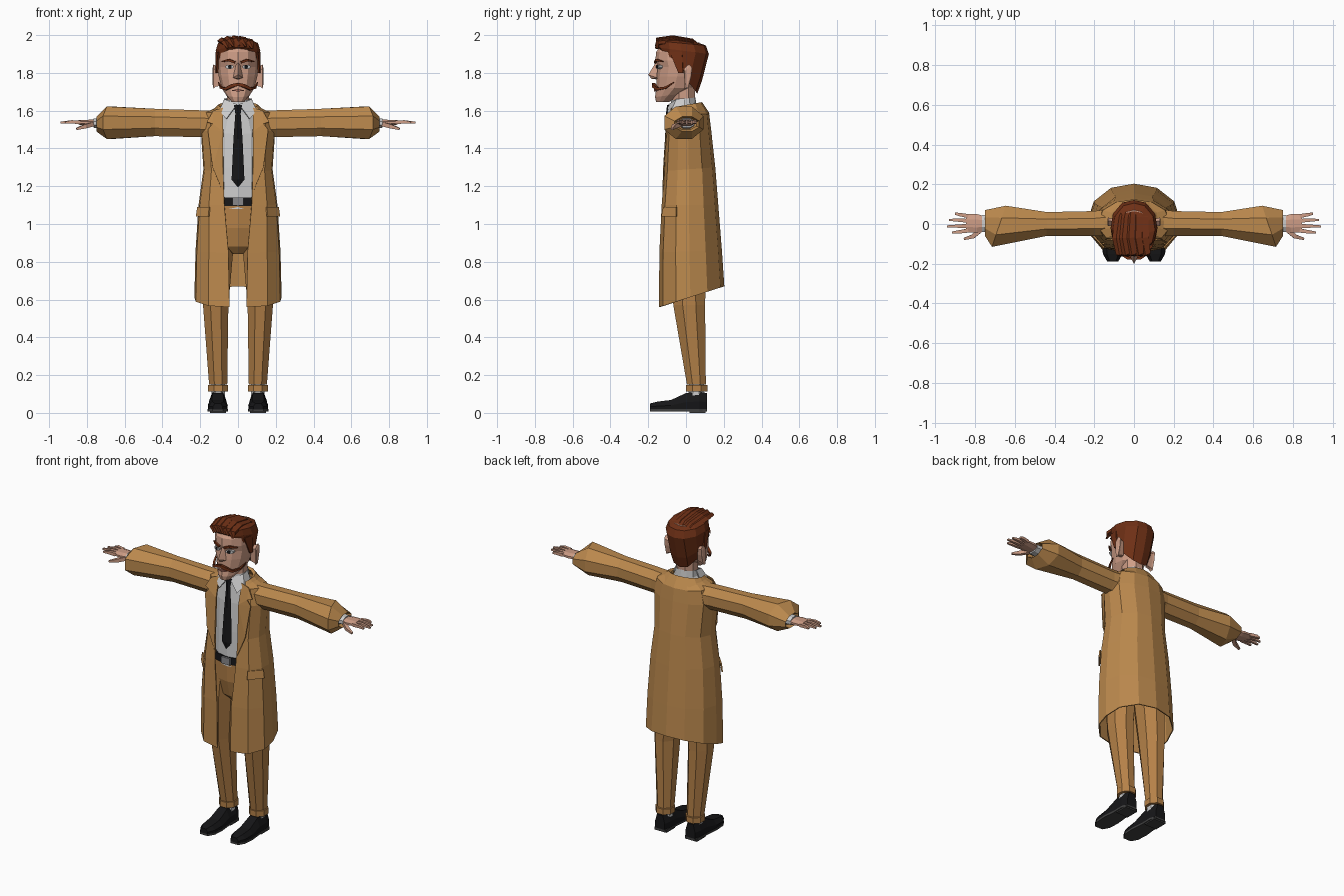
import bpy, bmesh, math
from mathutils import Vector

COL = dict(coat=(.50, .25, .075), trouser=(.46, .22, .065), skin=(.62, .34, .24), hair=(.16, .03, .008),
           black=(.008, .008, .009), shirt=(.6, .6, .62), sole=(.05, .05, .05), white=(.8, .8, .8),
           steel=(.25, .25, .26), lip=(.42, .16, .12))
MATS = {}
for k, c in COL.items():
    MATS[k] = bpy.data.materials.new(k)
    MATS[k].diffuse_color = (*c, 1)


def make(name, verts, faces, mat, mirror=False, thick=0):
    bm = bmesh.new()
    vs = [bm.verts.new(v) for v in verts]
    for f in faces:
        bm.faces.new([vs[i] for i in f])
    bmesh.ops.recalc_face_normals(bm, faces=bm.faces)
    me = bpy.data.meshes.new(name)
    bm.to_mesh(me)
    bm.free()
    me.materials.append(MATS[mat])
    ob = bpy.data.objects.new(name, me)
    bpy.context.collection.objects.link(ob)
    if thick:
        m = ob.modifiers.new("thickness", 'SOLIDIFY')
        m.thickness, m.offset = thick, 0
    if mirror:
        ob.modifiers.new("mirror", 'MIRROR').use_mirror_merge = False
    return ob


def loft(name, rings, mat, mirror=False, closed=True, caps=True, thick=0):
    n = len(rings[0])
    verts = [p for r in rings for p in r]
    faces = [(i * n + j, i * n + (j + 1) % n, (i + 1) * n + (j + 1) % n, (i + 1) * n + j)
             for i in range(len(rings) - 1) for j in range(n if closed else n - 1)]
    if caps and closed:
        faces += [tuple(range(n)), tuple(range(len(verts) - n, len(verts)))]
    return make(name, verts, faces, mat, mirror, thick)


def oval(cx, cy, z, rx, ry, n=8):
    return [(cx + rx * math.cos(2 * math.pi * (i + .5) / n) / math.cos(math.pi / n),
             cy + ry * math.sin(2 * math.pi * (i + .5) / n) / math.cos(math.pi / n), z) for i in range(n)]


def tube(name, pts, radii, mat, n=4, mirror=False, flat=1.0):
    """tapered limb along a path; flat squashes the section in z"""
    pts = [Vector(p) for p in pts]
    rings = []
    for i, (p, r) in enumerate(zip(pts, radii)):
        d = (pts[min(i + 1, len(pts) - 1)] - pts[max(i - 1, 0)]).normalized()
        a = d.cross(Vector((0, 0, 1))).normalized()
        b = a.cross(d)
        rings.append([p + a * r * math.cos(2 * math.pi * (j + .5) / n)
                      + b * r * flat * math.sin(2 * math.pi * (j + .5) / n) for j in range(n)])
    return loft(name, rings, mat, mirror)


def body(z, w, yf, yb, zb=None):
    """closed body/head section, z may tilt from front to back"""
    zb = z if zb is None else zb
    d = yb - yf
    half = [(.5, .07), (.86, .25), (1, .48), (.9, .75), (.5, .95)]
    xy = [(0, 0)] + half + [(0, 1)] + [(-x, t) for x, t in reversed(half)]
    return [(x * w, yf + t * d, z + t * (zb - z)) for x, t in xy]


def wrap(ox, w, yf, yb, z, zb):
    """coat section, open at the front"""
    d = yb - yf
    half = [(ox, 0), (ox + .6 * (w - ox), .06), (.97 * w, .26), (w, .48), (.88 * w, .74), (.5 * w, .94)]
    xy = half + [(0, 1)] + [(-x, t) for x, t in reversed(half)]
    return [(x, yf + t * d, z + t * (zb - z)) for x, t in xy]


def box(name, c, s, mat, mirror=False):
    x, y, z = c
    a, b, h = (v / 2 for v in s)
    return loft(name, [[(x - a, y - b, k), (x + a, y - b, k), (x + a, y + b, k), (x - a, y + b, k)]
                       for k in (z - h, z + h)], mat, mirror)


# Long open coat with collar, lapels and pocket flaps
loft("coat", [wrap(.045, .228, -.14, .20, .56, .67), wrap(.05, .222, -.138, .187, .85, .86),
              wrap(.072, .206, -.126, .168, 1.1, 1.1), wrap(.078, .18, -.112, .152, 1.28, 1.3),
              wrap(.08, .194, -.1, .13, 1.49, 1.5), wrap(.08, .175, -.08, .12, 1.59, 1.58),
              wrap(.078, .1, -.055, .085, 1.615, 1.63)], "coat", closed=False, thick=.006)
loft("coat_collar", [wrap(.085, .15, -.085, .125, 1.59, 1.585), wrap(.078, .105, -.06, .085, 1.62, 1.645),
                     wrap(.075, .09, -.055, .07, 1.61, 1.635)], "coat", closed=False)
make("lapel", [(.08, -.075, 1.615), (.13, -.078, 1.6), (.165, -.09, 1.54), (.135, -.098, 1.53),
               (.16, -.1, 1.5), (.135, -.118, 1.3), (.08, -.122, 1.17), (.078, -.106, 1.49)],
     [(0, 1, 3, 7), (1, 2, 3), (7, 3, 4), (7, 4, 5), (7, 5, 6)], "coat", True, .006)
make("pocket_flap", [(.15, -.118, 1.09), (.213, -.05, 1.09), (.22, -.05, 1.04), (.155, -.128, 1.04)],
     [(0, 1, 2, 3)], "coat", True, .008)


# Sleeves: section slanted so the back edge sits nearer the body
def sleeve_ring(x, y0, y1, z0, z1, slant=0):
    return [(x - slant * p[0] / .5, (y0 + y1) / 2 + p[0] * (y1 - y0), (z0 + z1) / 2 + p[1] * (z1 - z0))
            for p in oval(0, 0, 0, .5, .5, 8)]


loft("sleeve", [sleeve_ring(.13, -.06, .075, 1.46, 1.6), sleeve_ring(.2, -.06, .065, 1.46, 1.602),
                sleeve_ring(.44, -.06, .06, 1.465, 1.61), sleeve_ring(.68, -.115, .092, 1.45, 1.622, .035),
                sleeve_ring(.75, -.06, .07, 1.49, 1.568), sleeve_ring(.72, -.05, .055, 1.5, 1.56)], "coat", True)
loft("shirt_cuff", [sleeve_ring(.72, -.04, .045, 1.505, 1.56), sleeve_ring(.765, -.04, .045, 1.51, 1.558)],
     "shirt", True)

# Hands
loft("palm", [sleeve_ring(.74, -.03, .035, 1.518, 1.552), sleeve_ring(.79, -.045, .05, 1.52, 1.552),
              sleeve_ring(.845, -.042, .05, 1.526, 1.55)], "skin", True)
for i, (y, tip) in enumerate([(-.033, .915), (-.009, .94), (.016, .93), (.04, .9)]):
    tube(f"finger_{i + 1}", [(.835, y, 1.538), (.88, y * 1.2, 1.541), (tip, y * 1.3, 1.537)],
         [.014, .012, .007], "skin", mirror=True)
tube("thumb", [(.765, -.025, 1.53), (.81, -.062, 1.517), (.855, -.075, 1.503)], [.017, .015, .008], "skin", mirror=True)

# Shirt, shirt collar, tie and belt
loft("shirt", [body(1.08, .14, -.112, .1), body(1.3, .14, -.105, .1), body(1.48, .14, -.094, .09),
               body(1.58, .1, -.08, .07), body(1.63, .07, -.07, .05)], "shirt")
loft("shirt_collar_band", [body(1.58, .078, -.082, .06), body(1.655, .068, -.078, .05, 1.67)], "shirt", caps=False)
make("shirt_collar_point", [(.005, -.09, 1.632), (.07, -.05, 1.66), (.098, -.075, 1.6), (.062, -.1, 1.555),
                            (.068, -.005, 1.665), (.09, -.005, 1.615)],
     [(0, 1, 2, 3), (1, 4, 5, 2)], "shirt", True, .006)


def tie_ring(z, w, y):
    return [(-w, y, z), (0, y - .008, z), (w, y, z), (0, y + .012, z)]


loft("tie", [tie_ring(1.63, .022, -.092), tie_ring(1.585, .014, -.098), tie_ring(1.45, .024, -.103),
             tie_ring(1.235, .034, -.114), tie_ring(1.195, .002, -.114)], "black")
loft("belt", [body(1.095, .155, -.119, .105), body(1.14, .152, -.117, .105)], "black")
box("belt_buckle", (0, -.12, 1.118), (.06, .012, .042), "steel")

# Trousers with turned-up cuffs
loft("trouser_hips", [body(1.1, .15, -.112, .1), body(.98, .17, -.108, .115), body(.88, .12, -.085, .1),
                      body(.84, .04, -.05, .07)], "trouser")
loft("trouser_leg", [oval(.09, .005, 1.0, .08, .1), oval(.105, .008, .84, .078, .1),
                     oval(.118, .017, .57, .067, .084), oval(.105, .055, .15, .048, .05)], "trouser", True)
loft("trouser_cuff", [oval(.105, .057, .148, .053, .056), oval(.105, .057, .112, .053, .056)], "trouser", True)
loft("sock", [oval(.105, .055, .15, .036, .04), oval(.105, .05, .06, .036, .04)], "shirt", True)


# Shoes: sections along y, with a thin sole and heel
def shoe_ring(y, w, z0, z1):
    return [(.107 + a * w, y, z0 + t * (z1 - z0)) for a, t in
            [(-.95, 0), (.95, 0), (1, .45), (.6, 1), (-.6, 1), (-1, .45)]]


loft("shoe", [shoe_ring(.11, .034, .018, .105), shoe_ring(.07, .047, .018, .112), shoe_ring(.0, .046, .018, .105),
              shoe_ring(-.08, .053, .016, .068), shoe_ring(-.15, .049, .016, .06),
              shoe_ring(-.19, .026, .018, .05)], "black", True)
sole = [(.11, .035), (.07, .048), (0, .046), (-.08, .054), (-.15, .05), (-.19, .027)]
loft("sole", [[(.107 + s * w, y, z) for s, prof in ((1, sole), (-1, sole[::-1])) for y, w in prof]
              for z in (.008, .02)], "sole", True)
box("heel", (.107, .062, .009), (.085, .085, .018), "sole", True)

# Head and neck
loft("neck", [oval(0, -.012, 1.58, .058, .055), oval(0, -.012, 1.75, .06, .062)], "skin")
loft("head", [body(1.645, .032, -.158, -.09), body(1.672, .062, -.164, -.02, 1.69), body(1.72, .086, -.157, .04),
              body(1.78, .102, -.155, .07), body(1.83, .108, -.15, .085), body(1.865, .109, -.162, .09),
              body(1.91, .105, -.158, .09), body(1.96, .075, -.125, .07)], "skin")
make("nose", [(0, -.16, 1.855), (-.012, -.148, 1.84), (.012, -.148, 1.84), (0, -.2, 1.79), (-.026, -.155, 1.775),
              (.026, -.155, 1.775), (0, -.182, 1.768), (0, -.145, 1.765)],
     [(0, 1, 3), (0, 3, 2), (1, 4, 3), (2, 3, 5), (4, 6, 3), (5, 3, 6), (4, 7, 6), (5, 6, 7)], "skin")
loft("ear", [[(x, .006 + s * a + .2 * b * .1, 1.782 + s * b) for a, b in
              [(-.012, -.065), (.008, -.06), (.022, 0), (.026, .045), (.008, .064), (-.018, .04)]]
             for x, s in ((.09, .75), (.118, .85), (.13, 1), (.134, .7))], "skin", True)


def disc(name, c, rx, rz, mat, depth=.008):
    x, y, z = c
    return loft(name, [[(x + p[0], y + dy + .35 * p[0], z + p[1]) for p in oval(0, 0, 0, rx, rz)]
                       for dy in (0, depth)], mat, True)


disc("eye_white", (.045, -.151, 1.832), .021, .011, "white", .02)
disc("eye_pupil", (.043, -.155, 1.832), .009, .01, "black")
tube("eyebrow", [(.016, -.164, 1.856), (.05, -.156, 1.868), (.085, -.122, 1.86)], [.008, .009, .004], "hair", mirror=True)
tube("moustache", [(0, -.172, 1.74), (.03, -.17, 1.732), (.065, -.15, 1.715), (.09, -.108, 1.722), (.104, -.065, 1.75)],
     [.011, .013, .01, .008, .003], "hair", mirror=True)
tube("mouth", [(-.032, -.155, 1.706), (0, -.164, 1.708), (.032, -.155, 1.706)], [.003, .008, .003], "lip")

# Hair: tilted cap rings, then swept locks over the top and side hair
loft("hair_cap", [body(1.925, .1, -.12, .06, 1.69), body(1.93, .112, -.145, .085, 1.76),
                  body(1.935, .118, -.155, .121, 1.9), body(1.97, .106, -.158, .105, 1.945),
                  body(1.985, .065, -.14, .05, 1.965)], "hair")
for i, x in enumerate([-.075, -.045, -.012, .022, .056]):
    h = 1.988 - 3.0 * (x + .012) ** 2
    tube(f"hair_lock_{i + 1}", [(x + .02, -.155, h - .045), (x + .008, -.15, h - .014), (x - .005, -.07, h - .006),
                                (x * .9, .03, h - .022), (x * .6, .105, h - .07)],
         [.01, .024, .03, .028, .008], "hair", n=5, flat=.6)
make("sideburn", [(.1, -.085, 1.91), (.112, -.02, 1.91), (.112, -.015, 1.8), (.109, -.04, 1.8)],
     [(0, 1, 2, 3)], "hair", True, .012)
